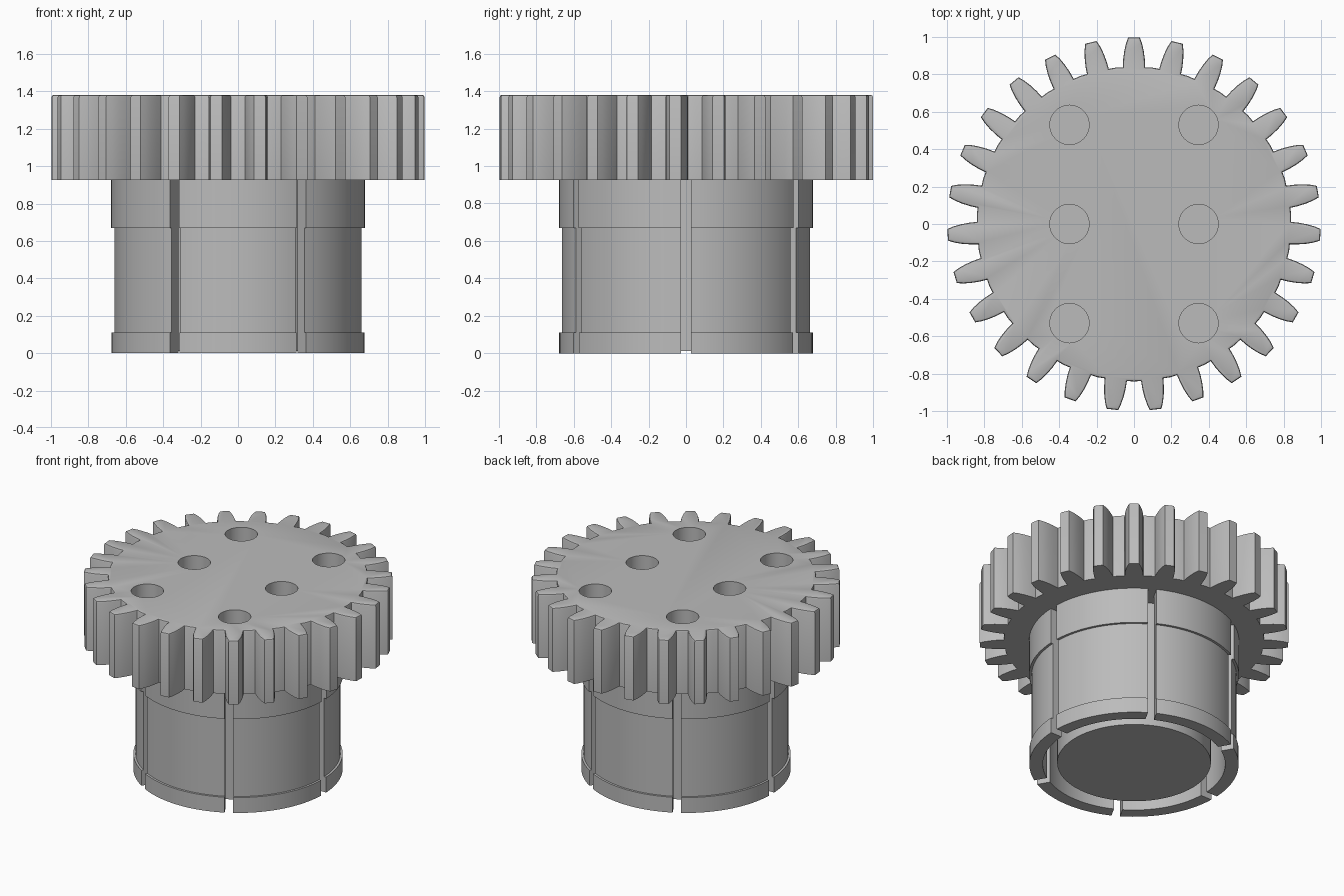
import bpy, bmesh
from math import sin, cos, asin, pi, tau, radians
from mathutils import Matrix

if "Cube" in bpy.data.objects:
    bpy.data.objects.remove(bpy.data.objects["Cube"], do_unlink=True)

grey = bpy.data.materials.new("machined grey")
grey.use_nodes = True
colour = (0.5, 0.5, 0.5, 1)
grey.diffuse_color = colour
grey.node_tree.nodes["Principled BSDF"].inputs["Base Color"].default_value = colour


def make_object(name, bm):
    bmesh.ops.recalc_face_normals(bm, faces=bm.faces)
    mesh = bpy.data.meshes.new(name)
    bm.to_mesh(mesh)
    bm.free()
    mesh.materials.append(grey)
    obj = bpy.data.objects.new(name, mesh)
    bpy.context.collection.objects.link(obj)
    return obj


def smooth(obj):
    bpy.ops.object.select_all(action="DESELECT")
    obj.select_set(True)
    bpy.context.view_layer.objects.active = obj
    bpy.ops.object.shade_smooth_by_angle(angle=radians(25))


def add_cylinder(bm, radius, bottom, top, x=0, y=0, sides=96):
    bmesh.ops.create_cone(bm, cap_ends=True, segments=sides, radius1=radius,
                          radius2=radius, depth=top - bottom,
                          matrix=Matrix.Translation((x, y, (bottom + top) / 2)))


# Toothed wheel: one tooth outline repeated around, then extruded
TEETH, GEAR_BOTTOM, GEAR_TOP = 27, 0.925, 1.38
flank = [(0.06, 0.838), (0.058, 0.88), (0.052, 0.925), (0.043, 0.965), (0.031, 0.998)]
tooth = [(-w, r) for w, r in flank] + [(w, r) for w, r in reversed(flank)]
bm = bmesh.new()
outline = []
for i in range(TEETH):
    a = -tau * i / TEETH
    for x, y in tooth:
        outline.append(bm.verts.new((x * cos(a) - y * sin(a),
                                     x * sin(a) + y * cos(a), GEAR_BOTTOM)))
    mid = a - pi / TEETH
    outline.append(bm.verts.new((-0.842 * sin(mid), 0.842 * cos(mid), GEAR_BOTTOM)))
base = bm.faces.new(outline)
ext = bmesh.ops.extrude_face_region(bm, geom=[base], use_keep_orig=True)
bmesh.ops.translate(bm, vec=(0, 0, GEAR_TOP - GEAR_BOTTOM),
                    verts=[g for g in ext["geom"] if isinstance(g, bmesh.types.BMVert)])
rim = [e for e in bm.edges if all(v.co.z > GEAR_TOP - 0.01 for v in e.verts)]
bmesh.ops.recalc_face_normals(bm, faces=bm.faces)
bmesh.ops.bevel(bm, geom=rim, offset=0.012, segments=2, profile=0.5, affect="EDGES")
gear = make_object("toothed_wheel", bm)

# Six blind holes in the top of the wheel
bm = bmesh.new()
for x in (-0.345, 0.345):
    for y in (-0.53, 0, 0.53):
        add_cylinder(bm, 0.105, GEAR_TOP - 0.3, GEAR_TOP + 0.1, x, y, 48)
cutter = make_object("hole_cutter", bm)
cutter.hide_render = True
mod = gear.modifiers.new("holes", "BOOLEAN")
mod.operation, mod.solver, mod.object = "DIFFERENCE", "EXACT", cutter
bpy.context.view_layer.objects.active = gear
bpy.ops.object.modifier_apply(modifier=mod.name)
bpy.data.objects.remove(cutter, do_unlink=True)
smooth(gear)

# Split collar: a stepped wall profile swept between parallel-sided slots
profile = [(0.59, 0), (0.677, 0), (0.677, 0.11), (0.662, 0.11), (0.662, 0.67),
           (0.679, 0.67), (0.679, 0.926), (0.59, 0.926)]
SLOTS, STEPS, HALF_SLOT = 6, 16, 0.028
bm = bmesh.new()
for s in range(SLOTS):
    rings = []
    for k in range(STEPS + 1):
        ring = []
        for r, z in profile:
            gap = asin(HALF_SLOT / r)
            a = tau * s / SLOTS + gap + (tau / SLOTS - 2 * gap) * k / STEPS
            ring.append(bm.verts.new((r * cos(a), r * sin(a), z)))
        rings.append(ring)
    n = len(profile)
    for p, q in zip(rings, rings[1:]):
        for i in range(n):
            bm.faces.new((p[i], p[(i + 1) % n], q[(i + 1) % n], q[i]))
    bm.faces.new(rings[0])
    bm.faces.new(rings[-1])
smooth(make_object("split_collar", bm))

# Solid core inside the collar
bm = bmesh.new()
add_cylinder(bm, 0.497, 0.012, 0.93)
smooth(make_object("inner_core", bm))
